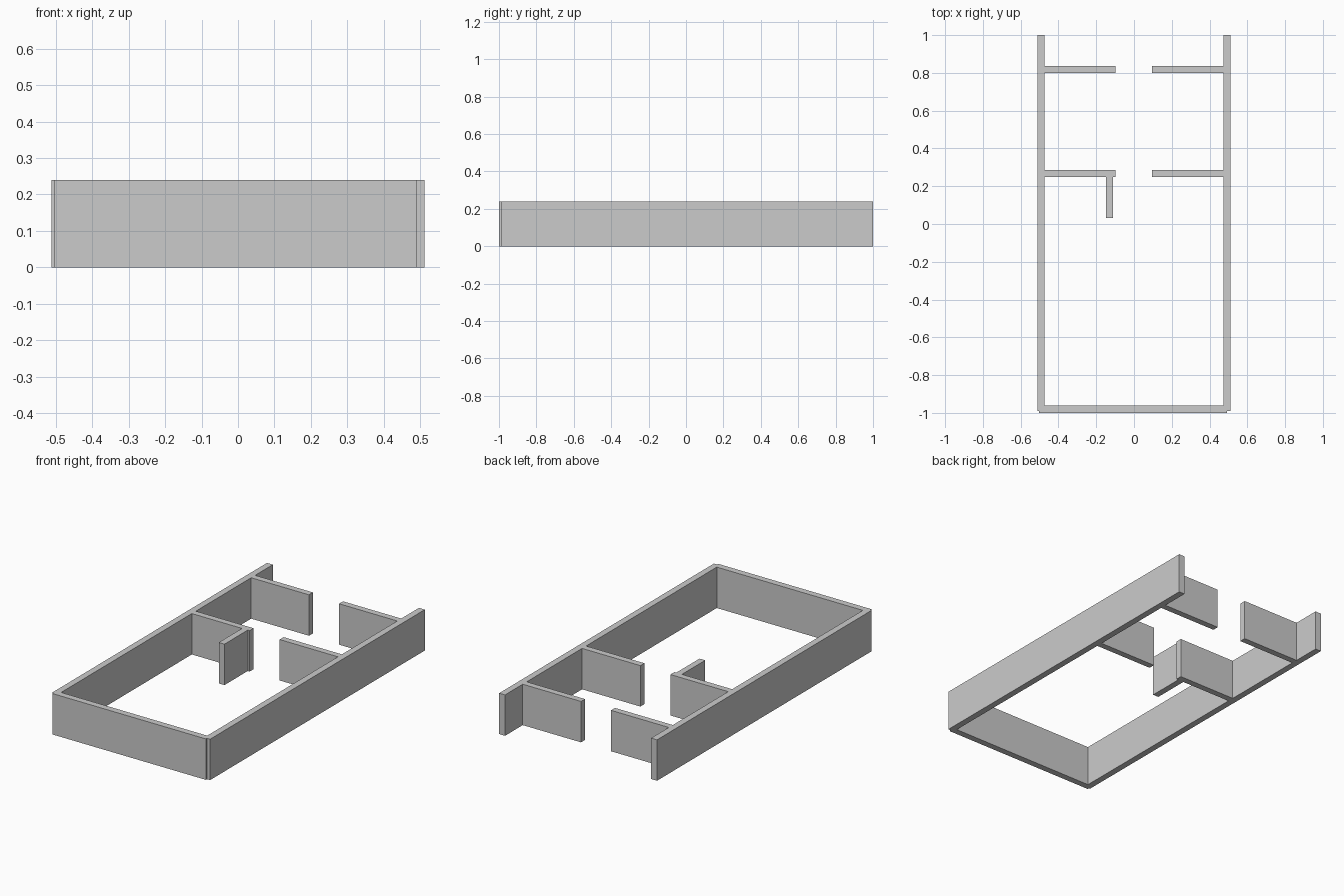
import bpy

if "Cube" in bpy.data.objects:
    bpy.data.objects.remove(bpy.data.objects["Cube"])

H = 0.24    # wall height


def wall(name, x0, x1, y0, y1):
    """Upright box wall standing on the floor plane."""
    bpy.ops.mesh.primitive_cube_add(size=1, location=((x0 + x1) / 2, (y0 + y1) / 2, H / 2))
    ob = bpy.context.object
    ob.name = name
    ob.scale = (x1 - x0, y1 - y0, H)
    bpy.ops.object.transform_apply(location=False, rotation=False, scale=True)
    return ob


# long outer walls
wall("left_outer_wall", -0.512, -0.474, -0.99, 1.0)
wall("right_outer_wall", 0.474, 0.512, -0.99, 1.0)

# front outer wall, ends slightly inside the corners
wall("front_outer_wall", -0.504, 0.492, -1.0, -0.962)

# two partitions, each with a central doorway
for name, y in (("inner", 0.249), ("rear", 0.799)):
    wall(name + "_partition_left", -0.474, -0.099, y, y + 0.037)
    wall(name + "_partition_right", 0.096, 0.474, y, y + 0.037)

# short stub wall beside the inner doorway
wall("stub_wall", -0.148, -0.111, 0.033, 0.249)
